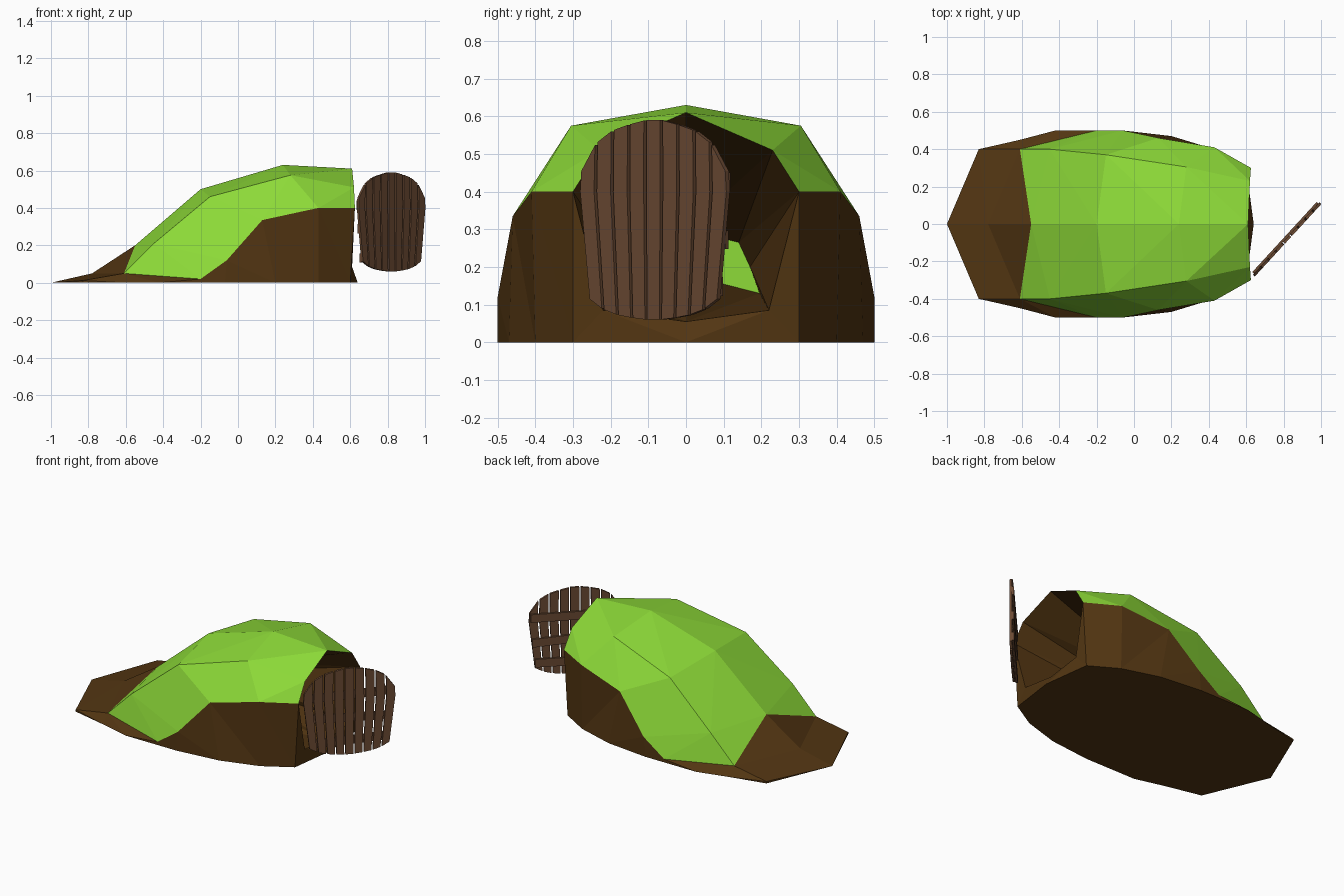
import bpy, bmesh
from mathutils import Vector

cube = bpy.data.objects.get("Cube")
if cube:
    bpy.data.objects.remove(cube)


def material(name, rgb):
    m = bpy.data.materials.new(name)
    m.use_nodes = True
    m.diffuse_color = (*rgb, 1)
    m.node_tree.nodes["Principled BSDF"].inputs["Base Color"].default_value = (*rgb, 1)
    return m


grass = material("grass green", (0.27, 0.71, 0.04))
earth = material("earth brown", (0.085, 0.036, 0.006))
wood = material("door wood", (0.15, 0.07, 0.034))
EARTH, GRASS = 0, 1


def finish(bm, name, mats):
    bmesh.ops.remove_doubles(bm, verts=bm.verts, dist=0.0005)
    bmesh.ops.recalc_face_normals(bm, faces=bm.faces)
    mesh = bpy.data.meshes.new(name)
    bm.to_mesh(mesh)
    bm.free()
    for m in mats:
        mesh.materials.append(m)
    ob = bpy.data.objects.new(name, mesh)
    bpy.context.collection.objects.link(ob)
    return ob


# Half sections of the mound from tail to mouth: ridge, shoulder, grass edge, ground
tip = (-1, 0, 0)
tail_side = (-.83, .4, .012)
grass_tail = (-.61, .4, .05)
crest = (-.55, 0, .2)
mouth_top, mouth_shoulder = (.61, 0, .61), (.62, .23, .51)
sections = [
    (tip, tip, tip, tip),
    ((-.78, 0, .05), tail_side, tail_side, (-.83, .4, 0)),
    (crest, grass_tail, grass_tail, (-.61, .45, 0)),
    (crest, (-.45, .4, .21), (-.2, .5, .02), (-.42, .5, 0)),
    ((-.2, 0, .5), (-.15, .37, .46), (-.06, .5, .12), (-.07, .5, 0)),
    ((.24, 0, .63), (.28, .305, .575), (.13, .46, .335), (.2, .47, 0)),
    (mouth_top, mouth_shoulder, (.43, .41, .4), (.43, .4, 0)),
    (mouth_top, mouth_shoulder, (.625, .3, .4), (.6, .3, 0)),
]
sill_side, sill_mid, front_mid = (.61, .22, .085), (.61, 0, .055), (.64, 0, 0)
mouth = [mouth_top, mouth_shoulder, sections[-1][2], sill_side, sill_mid]
tunnel_end = [(-.2, y, z) for y, z in
              ((0, .3), (.14, .265), (.17, .2), (.195, .13), (0, .18))]

bm = bmesh.new()


def face(points, side, colour):
    unique = list(dict.fromkeys(points))
    if len(unique) > 2:
        f = bm.faces.new([bm.verts.new((x, y * side, z)) for x, y, z in unique])
        f.material_index = colour


for side in (1, -1):
    # Outer shell: grass on top, earth on the tail and the sides
    for i, (a, b) in enumerate(zip(sections, sections[1:])):
        for j in range(3):
            green = i >= 2 and j < 2
            face([a[j], b[j], b[j + 1], a[j + 1]], side, GRASS if green else EARTH)
    # Jamb and sill round the mouth
    jamb, foot = sections[-1][2:]
    face([jamb, foot, sill_side], side, EARTH)
    face([sill_side, foot, front_mid, sill_mid], side, EARTH)
    # Tunnel walls and its green end
    for k in range(4):
        face([mouth[k], mouth[k + 1], tunnel_end[k + 1], tunnel_end[k]], side, EARTH)
    face(tunnel_end, side, GRASS)
    # Flat underside
    face([s[3] for s in sections] + [front_mid], side, EARTH)
bmesh.ops.remove_doubles(bm, verts=bm.verts, dist=0.0005)
bmesh.ops.triangulate(bm, faces=[f for f in bm.faces if len(f.verts) == 4])
finish(bm, "burrow_mound", [earth, grass])

# Door standing open, placed along its own horizontal axis
hinge, free_edge = Vector((.632, -.275, 0)), Vector((.995, .12, 0))
along = (free_edge - hinge).normalized()
outward = Vector((along.y, -along.x, 0))
centre = (hinge + free_edge) / 2
half = (free_edge - hinge).length / 2


def slab(name, outline, near, far):
    bm = bmesh.new()
    front, back = ([bm.verts.new(centre + along * s + outward * d + Vector((0, 0, z)))
                    for s, z in outline] for d in (far, near))
    bm.faces.new(front)
    bm.faces.new(back)
    n = len(outline)
    for i in range(n):
        bm.faces.new([front[i], front[(i + 1) % n], back[(i + 1) % n], back[i]])
    finish(bm, name, [wood])


def top(t):
    return .595 - .05 * abs(t) - .1 * abs(t) ** 5


def bottom(t):
    return .058 + .02 * abs(t) + .04 * abs(t) ** 4


# Upright planks, narrowing towards the foot
count = 9
for i in range(count):
    t0 = -1 + 2 * i / count + .018
    t1 = -1 + 2 * (i + 1) / count - .018
    pts = []
    for t, rising in ((t0, True), (t1, False)):
        ends = [(t * half * .87, bottom(t)), (t * half, .4), (t * half * .985, top(t))]
        pts += ends if rising else ends[::-1]
    slab(f"door_plank_{i + 1}", pts, 0, .014)

# Cross battens on the inner face
for i, (z, tilt, reach) in enumerate(((.14, .008, .85), (.28, -.008, .92), (.42, .006, .95))):
    w = half * reach
    slab(f"door_batten_{i + 1}",
         [(-w, z - .025 - tilt), (w, z - .025 + tilt), (w, z + .025 + tilt), (-w, z + .025 - tilt)],
         -.012, 0)
